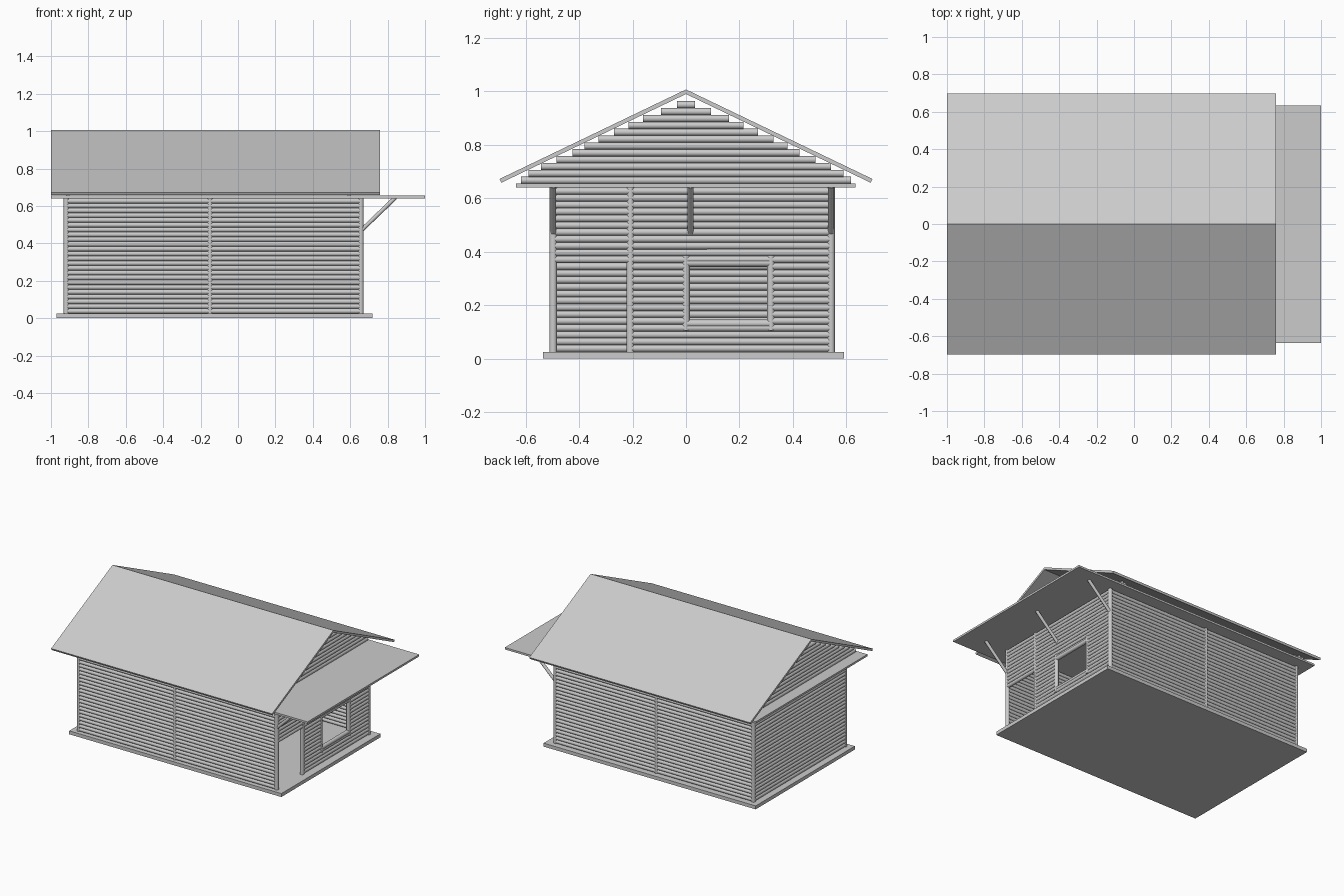
import bpy, bmesh, math
from mathutils import Vector

if "Cube" in bpy.data.objects:
    bpy.data.objects.remove(bpy.data.objects["Cube"])

FLOOR, PITCH, ROWS = 0.025, 0.0256, 24
XB, XF = -0.918, 0.657        # rear and entrance wall planes
YL, YR = -0.497, 0.543        # long wall planes
TOP = 0.645
LOG_R, POST_R = 0.0135, 0.0145


def finish(name, bm, smooth=False):
    bmesh.ops.recalc_face_normals(bm, faces=bm.faces)
    me = bpy.data.meshes.new(name)
    bm.to_mesh(me)
    bm.free()
    if smooth:
        me.shade_smooth()
        me.set_sharp_from_angle(angle=math.radians(40))
    ob = bpy.data.objects.new(name, me)
    bpy.context.collection.objects.link(ob)
    return ob


def logs(name, segments, r=LOG_R):
    """One object made of round logs, each given by its two end points."""
    bm = bmesh.new()
    for a, b in segments:
        a, b = Vector(a), Vector(b)
        d = b - a
        m = d.to_track_quat('Z', 'Y').to_matrix().to_4x4()
        m.translation = (a + b) / 2
        bmesh.ops.create_cone(bm, cap_ends=True, segments=12, radius1=r,
                              radius2=r, depth=d.length, matrix=m)
    return finish(name, bm, True)


def prism(name, profile, x0, x1):
    """Extrude a y-z profile along x."""
    bm = bmesh.new()
    f = bm.faces.new([bm.verts.new((x0, y, z)) for y, z in profile])
    ext = bmesh.ops.extrude_face_region(bm, geom=[f])
    vs = [v for v in ext['geom'] if isinstance(v, bmesh.types.BMVert)]
    bmesh.ops.translate(bm, vec=(x1 - x0, 0, 0), verts=vs)
    return finish(name, bm)


def slab(name, x0, x1, y0, y1, z0, z1):
    return prism(name, [(y0, z0), (y1, z0), (y1, z1), (y0, z1)], x0, x1)


def row_z(k):
    return FLOOR + PITCH * (k + 0.5)


# Floor, ceiling with entrance canopy, and roof
slab("floor_slab", -0.97, 0.72, -0.535, 0.592, 0, FLOOR)
slab("ceiling_canopy", -1.0, 1.0, -0.637, 0.634, 0.641, 0.655)
prism("roof", [(-0.698, 0.672), (0, 1.007), (0.698, 0.672),
               (0.691, 0.658), (0, 0.990), (-0.691, 0.658)], -1.0, 0.76)

# Long walls and rear wall
for name, y in (("left_wall", YL), ("right_wall", YR)):
    logs(name, [((XB, y, row_z(k)), (XF, y, row_z(k))) for k in range(ROWS)])
logs("rear_wall", [((XB, YL, row_z(k)), (XB, YR, row_z(k))) for k in range(ROWS)])

# Entrance wall with door and window openings
DOOR_Y, WIN_Y0, WIN_Y1 = -0.208, 0.0, 0.318
entrance = []
for k in range(ROWS):
    spans = [(DOOR_Y if k < 13 else YL, YR)]
    if 4 <= k <= 12:
        spans = [(DOOR_Y, WIN_Y0), (WIN_Y1, YR)]
    entrance += [((XF, a, row_z(k)), (XF, b, row_z(k))) for a, b in spans]
logs("entrance_wall", entrance)

# Posts
logs("wall_posts", [((x, y, FLOOR), (x, y, TOP))
                    for x in (XB, -0.15, XF) for y in (YL, YR)]
     + [((XF, DOOR_Y, FLOOR), (XF, DOOR_Y, TOP))], POST_R)
logs("window_frame",
     [((XF, y, 0.105), (XF, y, 0.385)) for y in (WIN_Y0, WIN_Y1)]
     + [((XF, WIN_Y0, z), (XF, WIN_Y1, z)) for z in (0.131, 0.358)], POST_R)

# Stepped gables at both ends
half_widths = [0.617, 0.59, 0.543, 0.484, 0.424, 0.38,
               0.327, 0.27, 0.215, 0.16, 0.093, 0.034]
for name, x in (("rear_gable", -0.91), ("entrance_gable", 0.593)):
    logs(name, [((x, -w, 0.667 + 0.0257 * i), (x, w, 0.667 + 0.0257 * i))
                for i, w in enumerate(half_widths)])

# Canopy braces
logs("canopy_braces", [((0.66, y, 0.47), (0.842, y, 0.645))
                       for y in (YL, 0.017, YR)], 0.011)
